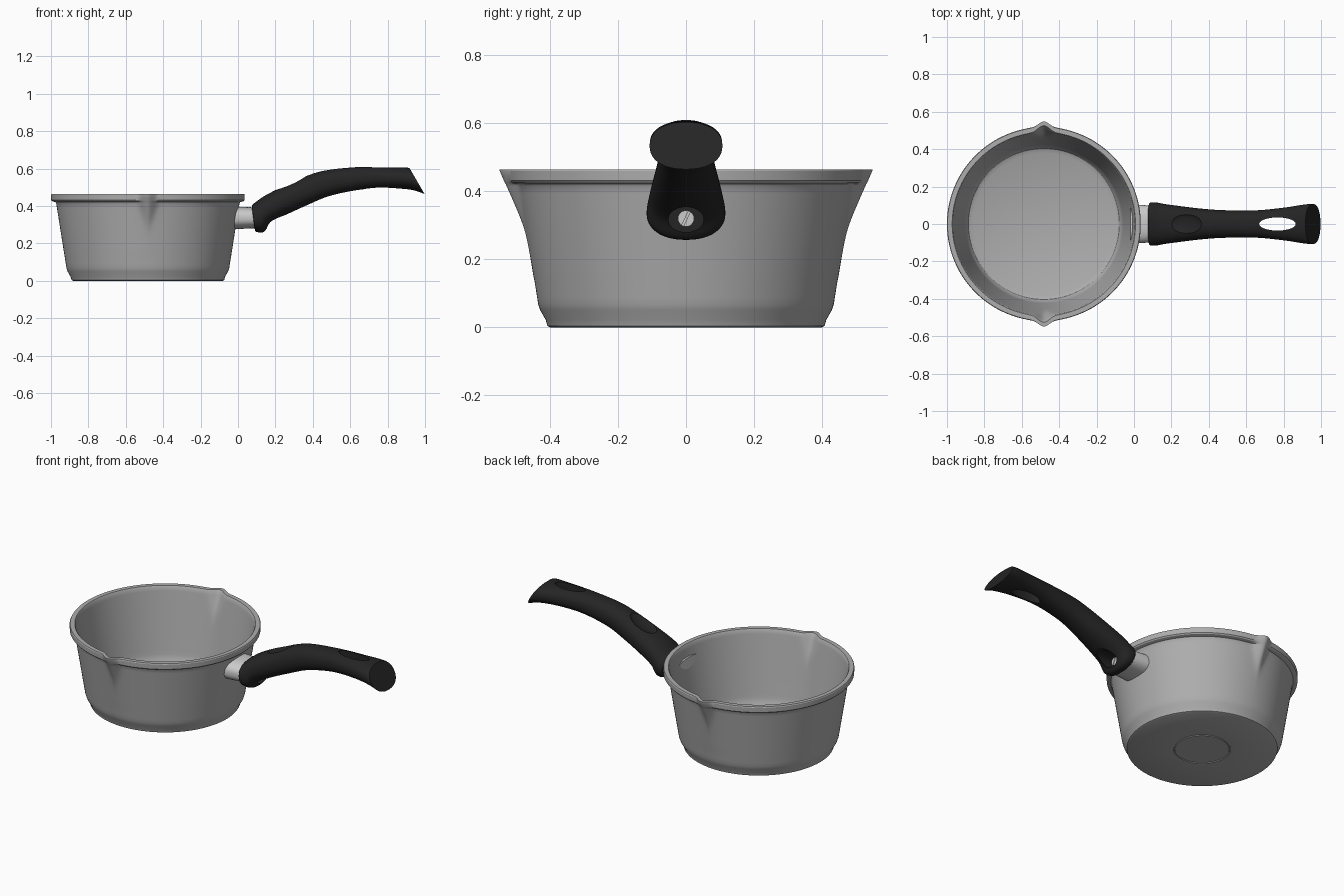
import bpy, bmesh, math
from mathutils import Vector, Matrix

if "Cube" in bpy.data.objects:
    bpy.data.objects.remove(bpy.data.objects["Cube"])

PAN_X = -0.482          # pan axis


def material(name, v):
    m = bpy.data.materials.new(name)
    m.diffuse_color = (v, v, v, 1)
    m.use_nodes = True
    m.node_tree.nodes["Principled BSDF"].inputs["Base Color"].default_value = m.diffuse_color
    return m


GREY = material("cast_grey", 0.42)
BRIGHT = material("bright_metal", 0.6)
BLACK = material("black_plastic", 0.018)


def add_object(name, bm, mat, angle=30):
    bmesh.ops.recalc_face_normals(bm, faces=bm.faces)
    me = bpy.data.meshes.new(name)
    bm.to_mesh(me)
    bm.free()
    me.materials.append(mat)
    ob = bpy.data.objects.new(name, me)
    bpy.context.collection.objects.link(ob)
    smooth(ob, angle)
    return ob


def smooth(ob, angle=30):
    bpy.ops.object.select_all(action='DESELECT')
    ob.select_set(True)
    bpy.context.view_layer.objects.active = ob
    bpy.ops.object.shade_smooth_by_angle(angle=math.radians(angle))


def loft(rings):
    """Skin closed rings of points; a one-point ring becomes a pole, open ends are capped."""
    bm = bmesh.new()
    vs = [[bm.verts.new(p) for p in r] for r in rings]
    for a, b in zip(vs, vs[1:]):
        n = max(len(a), len(b))
        for i in range(n):
            j = (i + 1) % n
            if len(a) == 1:
                bm.faces.new((a[0], b[j], b[i]))
            elif len(b) == 1:
                bm.faces.new((a[i], a[j], b[0]))
            else:
                bm.faces.new((a[i], a[j], b[j], b[i]))
    for end in (vs[0], vs[-1]):
        if len(end) > 1:
            bm.faces.new(end)
    return bm


def superellipse(t, e):
    c, s = math.cos(t), math.sin(t)
    return (math.copysign(abs(c) ** (2 / e), c), math.copysign(abs(s) ** (2 / e), s))


def cut(ob, bm):
    cutter = add_object("cutter", bm, BLACK)
    cutter.hide_render = True
    mod = ob.modifiers.new("cut", 'BOOLEAN')
    mod.operation, mod.object, mod.solver = 'DIFFERENCE', cutter, 'EXACT'
    bpy.context.view_layer.objects.active = ob
    bpy.ops.object.modifier_apply(modifier="cut")
    bpy.data.objects.remove(cutter)
    smooth(ob)


def cylinder(matrix, segments=48):
    bm = bmesh.new()
    bmesh.ops.create_cone(bm, cap_ends=True, segments=segments, radius1=1, radius2=1,
                          depth=2, matrix=matrix)
    return bm


# ---- pan: revolved profile, with two pouring spouts pushed out at +y and -y
# (radius, height, spout inset, subdivisions to next point)
PROFILE = [
    (0.146, 0, 0, 1), (0.148, 0.004, 0, 1), (0.153, 0.004, 0, 1), (0.155, 0, 0, 1),
    (0.400, 0, 0, 1), (0.408, 0.004, 0, 1), (0.413, 0.022, 0, 1), (0.429, 0.050, 0, 1),
    (0.435, 0.068, 0, 16), (0.490, 0.415, 0, 1), (0.494, 0.421, 0, 1), (0.512, 0.426, 0, 1),
    (0.517, 0.432, 0, 2), (0.518, 0.460, 0, 1), (0.515, 0.465, 0.002, 1),
    (0.490, 0.465, 0.024, 1), (0.486, 0.460, 0.026, 16), (0.422, 0.085, 0.026, 1),
    (0.416, 0.060, 0.026, 1), (0.403, 0.040, 0.026, 1), (0.380, 0.030, 0.026, 1),
]


def spout_radius(r, z, inset, a):
    if z < 0.15:
        return r
    off = abs(abs(a) - math.pi / 2) * 0.5
    s = 0.475 + (z - 0.30) * 0.45 - inset - 0.85 * (math.hypot(off, 0.015) - 0.015)
    return (r + s + math.hypot(r - s, 0.012)) / 2


rows = []
for p, q in zip(PROFILE, PROFILE[1:]):
    for k in range(p[3]):
        f = k / p[3]
        rows.append([p[i] + (q[i] - p[i]) * f for i in range(3)])
rows.append(PROFILE[-1][:3])

N = 360
rings = [[(PAN_X, 0, 0)]]
for r, z, inset in rows:
    ring = []
    for i in range(N):
        a = -math.pi + 2 * math.pi * i / N
        rr = spout_radius(r, z, inset, a)
        ring.append((PAN_X + rr * math.cos(a), rr * math.sin(a), z))
    rings.append(ring)
rings.append([(PAN_X, 0, 0.030)])
add_object("pan", loft(rings), GREY)

# ---- metal stub joining the pan to the handle
rings = []
for x, k in ((-0.018, 1.04), (0.04, 1.0), (0.10, 0.95)):
    ring = []
    for i in range(48):
        c, s = superellipse(2 * math.pi * i / 48, 2.5)
        ring.append((x, 0.102 * k * c, 0.337 + 0.058 * k * s))
    rings.append(ring)
add_object("handle_stub", loft(rings), BRIGHT)

# ---- handle: sections given as top x, top z, bottom x, bottom z, half width
SECTIONS = [
    (0.074, 0.388, 0.090, 0.275, 0.100), (0.076, 0.405, 0.098, 0.262, 0.114),
    (0.100, 0.425, 0.138, 0.261, 0.115), (0.135, 0.450, 0.174, 0.307, 0.108),
    (0.200, 0.485, 0.240, 0.345, 0.099), (0.330, 0.546, 0.370, 0.405, 0.083),
    (0.460, 0.589, 0.490, 0.454, 0.074), (0.650, 0.609, 0.655, 0.488, 0.073),
    (0.800, 0.609, 0.810, 0.495, 0.088), (0.895, 0.606, 0.925, 0.487, 0.104),
    (0.917, 0.603, 0.997, 0.465, 0.107),
]


def catmull(p0, p1, p2, p3, t):
    return [0.5 * (2 * b + (c - a) * t + (2 * a - 5 * b + 4 * c - d) * t * t
                   + (3 * b - a - 3 * c + d) * t ** 3) for a, b, c, d in zip(p0, p1, p2, p3)]


pts = [SECTIONS[0]] + SECTIONS + [SECTIONS[-1]]
fine = [catmull(*pts[i:i + 4], k / 5) for i in range(len(SECTIONS) - 1) for k in range(5)]
fine.append(SECTIONS[-1])
rings = []
for tx, tz, bx, bz, hw in fine:
    ring = []
    for i in range(64):
        c, s = superellipse(2 * math.pi * (i + 0.5) / 64, 2.25)
        ring.append(((tx + bx) / 2 + (tx - bx) / 2 * s, hw * c, (tz + bz) / 2 + (tz - bz) / 2 * s))
    rings.append(ring)
handle = add_object("handle", loft(rings), BLACK)

# hanging hole
cut(handle, cylinder(Matrix.LocRotScale(Vector((0.767, 0, 0.55)), None, Vector((0.098, 0.035, 0.2)))))
# screw recess on the underside
along_x = Matrix.Rotation(math.pi / 2, 4, 'Y')
cut(handle, cylinder(Matrix.Translation((0.20, 0, 0.317)) @ along_x
                     @ Matrix.Diagonal((0.037, 0.052, 0.08, 1))))
# shallow thumb dimple on top
bm = bmesh.new()
bmesh.ops.create_uvsphere(bm, u_segments=48, v_segments=24, radius=1,
                          matrix=Matrix.Translation((0.28, 0, 0.527))
                          @ Matrix.Rotation(math.radians(-25), 4, 'Y')
                          @ Matrix.Diagonal((0.09, 0.06, 0.022, 1)))
cut(handle, bm)

# ---- slotted screw head in the recess
screw = add_object("screw", cylinder(Matrix.Translation((0.125, 0, 0.32)) @ along_x
                                     @ Matrix.Diagonal((0.024, 0.024, 0.015, 1)), 32), BRIGHT)
bm = bmesh.new()
bmesh.ops.create_cube(bm, size=1, matrix=Matrix.Translation((0.14, 0, 0.32))
                      @ Matrix.Rotation(math.radians(-25), 4, 'X')
                      @ Matrix.Diagonal((0.012, 0.006, 0.06, 1)))
cut(screw, bm)
